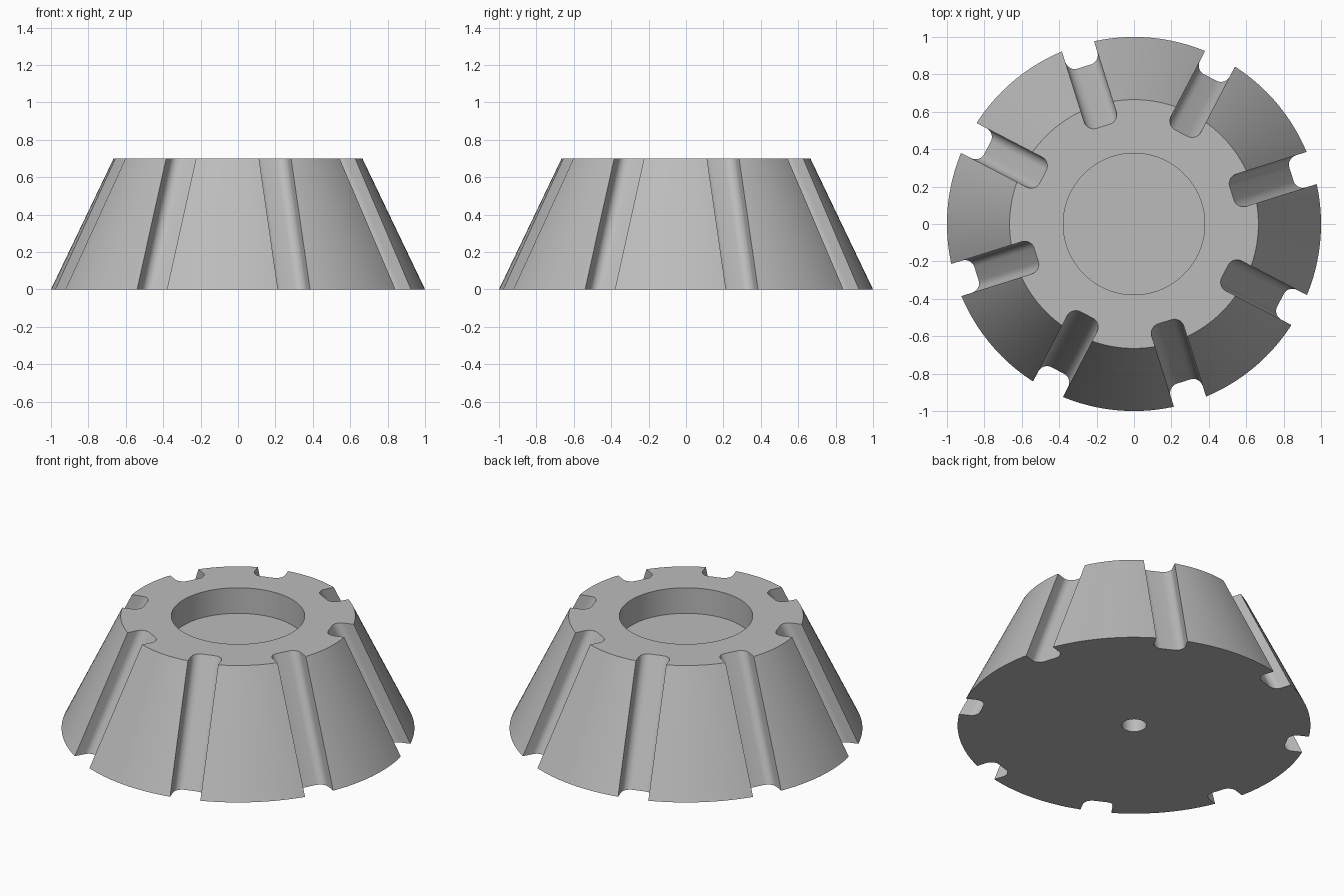
import bpy, bmesh, math
from mathutils import Matrix

HEIGHT, R_BASE, R_TOP = 0.70, 1.0, 0.665
GROOVES, FIRST_ANGLE = 8, math.radians(17.5)
HALF_WIDTH, DEPTH, FILLET = 0.09, 0.117, 0.052

if "Cube" in bpy.data.objects:
    bpy.data.objects.remove(bpy.data.objects["Cube"], do_unlink=True)

grey = bpy.data.materials.new("plain grey")
grey.use_nodes = True
grey.diffuse_color = (0.5, 0.5, 0.5, 1)
grey.node_tree.nodes["Principled BSDF"].inputs["Base Color"].default_value = (0.5, 0.5, 0.5, 1)


def make_object(name, bm):
    bmesh.ops.recalc_face_normals(bm, faces=bm.faces)
    mesh = bpy.data.meshes.new(name)
    bm.to_mesh(mesh)
    bm.free()
    mesh.materials.append(grey)
    obj = bpy.data.objects.new(name, mesh)
    bpy.context.collection.objects.link(obj)
    return obj


def cone(name, r1, r2, z1, z2, segments):
    bm = bmesh.new()
    bmesh.ops.create_cone(bm, cap_ends=True, segments=segments, radius1=r1, radius2=r2,
                          depth=z2 - z1, matrix=Matrix.Translation((0, 0, (z1 + z2) / 2)))
    return make_object(name, bm)


def groove_profile():
    """Rounded slot outline as (outward offset from the cone surface, sideways)."""
    points = [(0.3, HALF_WIDTH)]
    for side in (1, -1):
        corner = []
        for i in range(9):
            a = math.pi / 2 * i / 8
            corner.append((FILLET * (1 - math.sin(a)) - DEPTH,
                           side * (HALF_WIDTH - FILLET * (1 - math.cos(a)))))
        points += corner if side == 1 else corner[::-1]
    return points + [(0.3, -HALF_WIDTH)]


def groove_cutter(index):
    """Slot swept parallel to the sloping side, past both ends of the body."""
    bm = bmesh.new()
    slope = (R_TOP - R_BASE) / HEIGHT
    rings = []
    for z in (-0.1, HEIGHT + 0.1):
        radius = R_BASE + slope * z
        rings.append([bm.verts.new((radius + u, v, z)) for u, v in groove_profile()])
    low, high = rings
    bm.faces.new(low)
    bm.faces.new(high)
    for i in range(len(low)):
        j = (i + 1) % len(low)
        bm.faces.new((low[i], low[j], high[j], high[i]))
    angle = FIRST_ANGLE + index * math.tau / GROOVES
    bmesh.ops.rotate(bm, verts=bm.verts, matrix=Matrix.Rotation(angle, 3, "Z"))
    return make_object("groove_cutter", bm)


# Tapered body
body = cone("fluted_body", R_BASE, R_TOP, 0, HEIGHT, 128)

# Side grooves, top recess and blind hole underneath
cutters = [groove_cutter(i) for i in range(GROOVES)]
cutters.append(cone("recess_cutter", 0.378, 0.378, HEIGHT - 0.16, HEIGHT + 0.2, 96))
cutters.append(cone("hole_cutter", 0.07, 0.07, -0.2, 0.3, 48))
for cutter in cutters:
    cutter.hide_render = True
    cut = body.modifiers.new(cutter.name, "BOOLEAN")
    cut.operation = "DIFFERENCE"
    cut.solver = "EXACT"
    cut.object = cutter

# Apply the cuts, remove the cutters and shade
bpy.ops.object.select_all(action="DESELECT")
body.select_set(True)
bpy.context.view_layer.objects.active = body
for modifier in list(body.modifiers):
    bpy.ops.object.modifier_apply(modifier=modifier.name)
for cutter in cutters:
    bpy.data.objects.remove(cutter, do_unlink=True)
bpy.ops.object.shade_smooth_by_angle(angle=math.radians(30))
